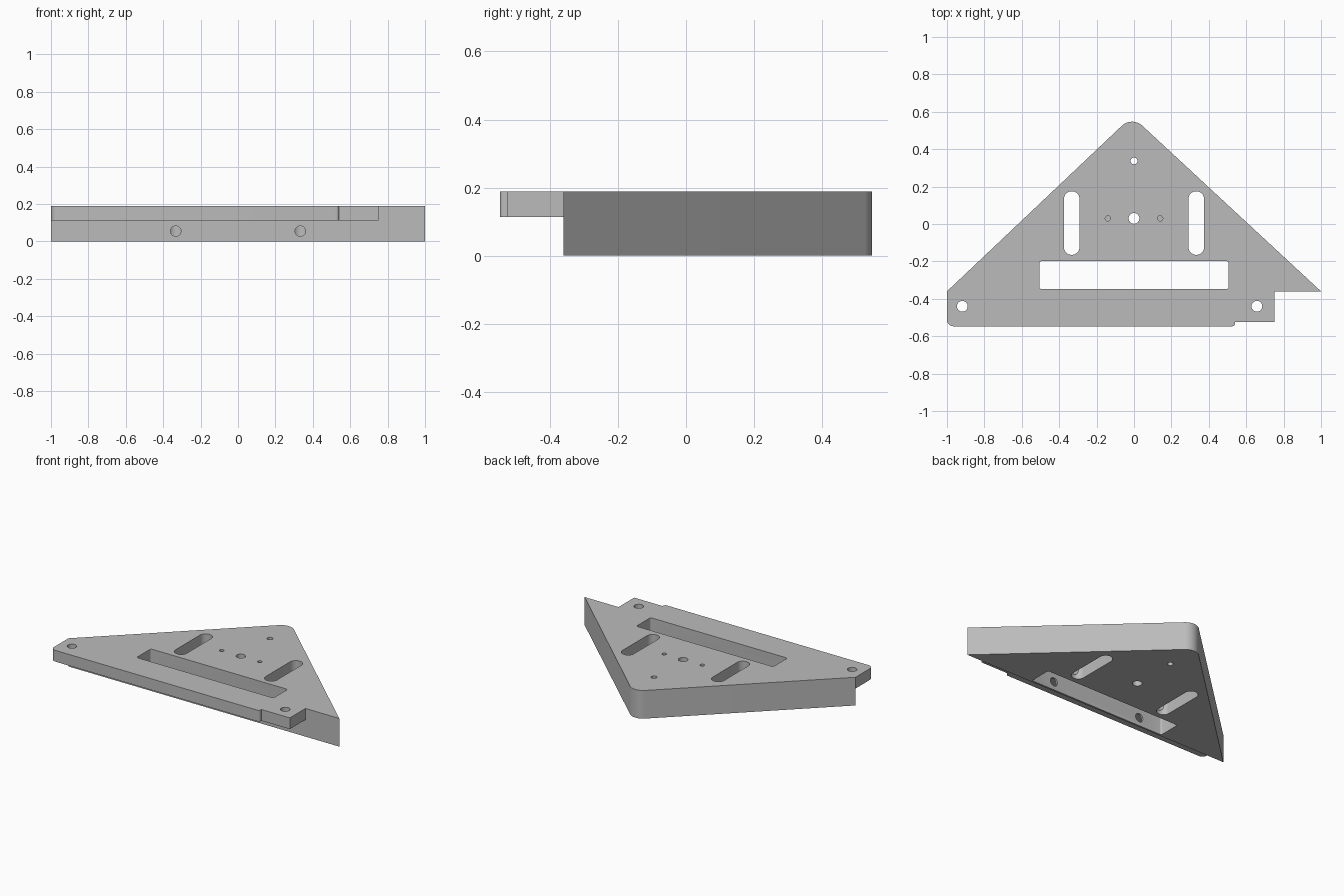
import bpy
import bmesh
from math import radians, cos, sin
from mathutils import Matrix

cube = bpy.data.objects.get("Cube")
if cube:
    bpy.data.objects.remove(cube, do_unlink=True)

# One plain grey metal
grey = bpy.data.materials.new("grey metal")
grey.use_nodes = True
color = (0.5, 0.5, 0.5, 1)
grey.diffuse_color = color
grey.node_tree.nodes["Principled BSDF"].inputs["Base Color"].default_value = color

TOP, FLANGE_Z = 0.188, 0.113
FRONT, BACK = -0.36, 0.547


def arc(cx, cy, r, start, end, n=12):
    angles = [radians(start + (end - start) * i / n) for i in range(n + 1)]
    return [(cx + r * cos(a), cy + r * sin(a)) for a in angles]


def rounded_box(cx, cy, hx, hy, r, n=8):
    pts = []
    for sx, sy, a in ((1, 1, 0), (-1, 1, 90), (-1, -1, 180), (1, -1, 270)):
        pts += arc(cx + sx * (hx - r), cy + sy * (hy - r), r, a, a + 90, n)
    return pts


def prism(name, outline, z0, z1):
    bm = bmesh.new()
    face = bm.faces.new([bm.verts.new((x, y, z0)) for x, y in outline])
    top = bmesh.ops.extrude_face_region(bm, geom=[face])["geom"]
    bmesh.ops.translate(bm, vec=(0, 0, z1 - z0),
                        verts=[v for v in top if isinstance(v, bmesh.types.BMVert)])
    bmesh.ops.remove_doubles(bm, verts=bm.verts, dist=1e-5)
    bmesh.ops.recalc_face_normals(bm, faces=bm.faces)
    mesh = bpy.data.meshes.new(name)
    bm.to_mesh(mesh)
    bm.free()
    mesh.materials.append(grey)
    obj = bpy.data.objects.new(name, mesh)
    bpy.context.collection.objects.link(obj)
    return obj


def combine(target, tool, operation):
    tool.hide_render = True
    mod = target.modifiers.new(operation.lower(), "BOOLEAN")
    mod.operation, mod.solver, mod.object = operation, "EXACT", tool
    bpy.context.view_layer.objects.active = target
    bpy.ops.object.modifier_apply(modifier=mod.name)
    bpy.data.objects.remove(tool, do_unlink=True)


# Thick triangular body with a rounded rear corner
nose_r = 0.08
plate = prism("triangular_plate",
              [(-1, FRONT), (1, FRONT)] + arc(-0.01, BACK - nose_r, nose_r, 46.5, 133.5, 16),
              0, TOP)

# Thin front flange with a stepped tab at its left end
flange = ([(-0.95, -0.33), (-1, FRONT)]
          + arc(-0.965, -0.512, 0.035, 180, 270, 8)
          + arc(0.525, -0.532, 0.015, 270, 360, 5)
          + [(0.54, -0.525), (0.75, -0.525), (0.75, FRONT), (0.72, -0.33)])
combine(plate, prism("front_flange", flange, FLANGE_Z, TOP), "UNION")

# Wide slot across the front
combine(plate, prism("wide_slot", rounded_box(0, -0.273, 0.505, 0.075, 0.012, 4), -0.1, 0.3),
        "DIFFERENCE")

# Paired long slots, blind pin holes and horizontal bolt holes
for side in (-1, 1):
    x = side * 0.333
    combine(plate, prism("long_slot", rounded_box(x, 0.005, 0.042, 0.17, 0.0419), -0.1, 0.3),
            "DIFFERENCE")
    combine(plate, prism("pin_hole", arc(side * 0.14, 0.03, 0.014, 0, 345, 23), 0.09, 0.3),
            "DIFFERENCE")
    bolt = prism("bolt_hole", arc(0, 0, 0.028, 0, 345, 23), 0, 0.42)
    bolt.data.transform(Matrix.Translation((x, -0.42, 0.055)) @ Matrix.Rotation(radians(-90), 4, "X"))
    combine(plate, bolt, "DIFFERENCE")

# Vertical through holes
for x, y, r in ((0, 0.03, 0.029), (0, 0.337, 0.018), (-0.918, -0.44, 0.029), (0.657, -0.44, 0.029)):
    combine(plate, prism("through_hole", arc(x, y, r, 0, 345, 23), -0.1, 0.3), "DIFFERENCE")

# Smooth rounded walls, crisp edges
bpy.ops.object.select_all(action="DESELECT")
plate.select_set(True)
bpy.context.view_layer.objects.active = plate
bpy.ops.object.shade_smooth_by_angle(angle=radians(30))
